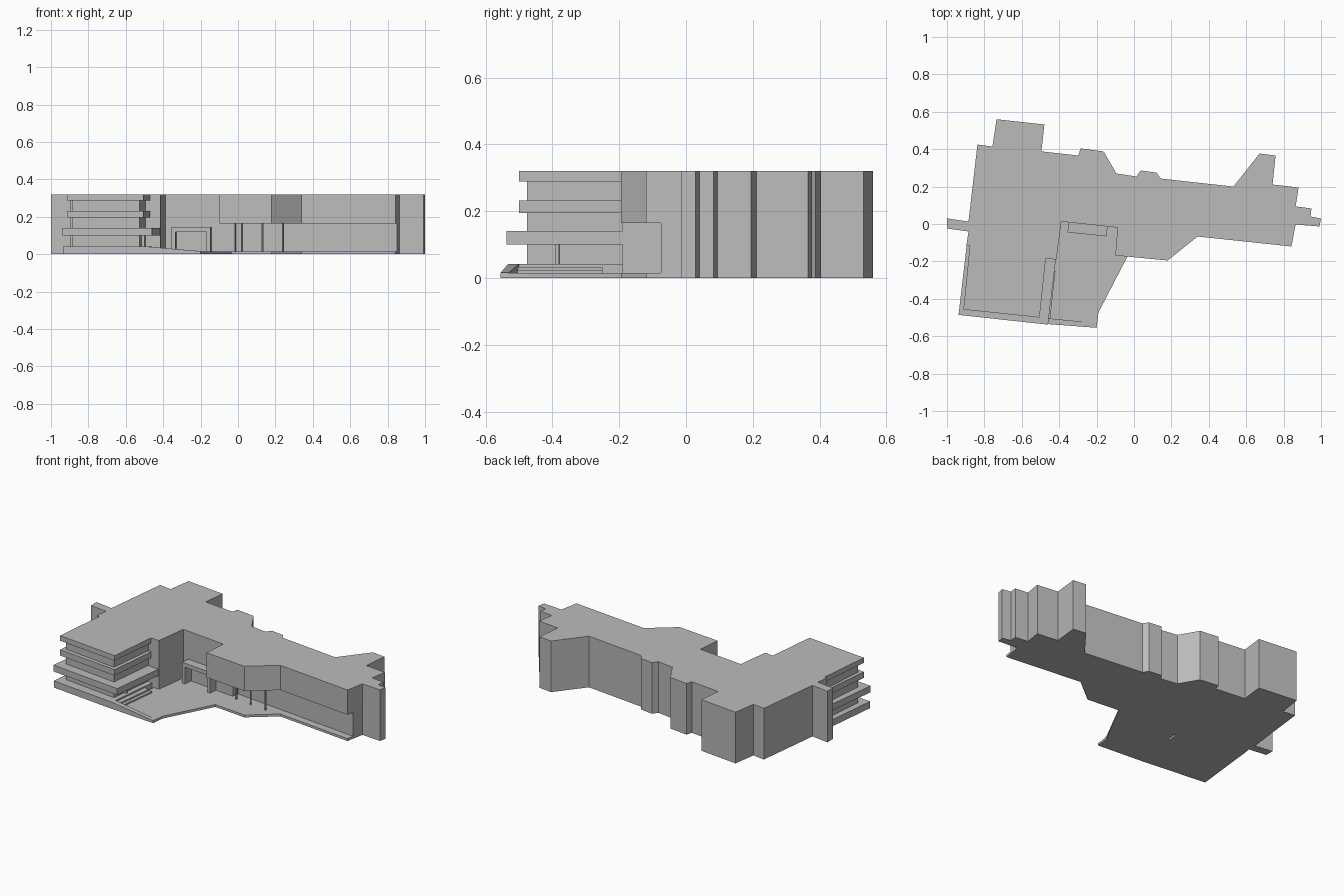
import bpy
import bmesh
from mathutils import Vector

cube = bpy.data.objects.get("Cube")
if cube:
    bpy.data.objects.remove(cube, do_unlink=True)

grey = bpy.data.materials.new("plain grey")
grey.use_nodes = True
COLOUR = (0.5, 0.5, 0.5, 1)
grey.diffuse_color = COLOUR
grey.node_tree.nodes["Principled BSDF"].inputs["Base Color"].default_value = COLOUR


def finish(name, bm):
    bmesh.ops.recalc_face_normals(bm, faces=bm.faces)
    mesh = bpy.data.meshes.new(name)
    bm.to_mesh(mesh)
    bm.free()
    mesh.materials.append(grey)
    obj = bpy.data.objects.new(name, mesh)
    bpy.context.collection.objects.link(obj)
    return obj


def prism(name, outline, bottom, top):
    """Extrude a plan outline upwards between two heights."""
    bm = bmesh.new()
    face = bm.faces.new([bm.verts.new((x, y, bottom)) for x, y in outline])
    up = bmesh.ops.extrude_face_region(bm, geom=[face])["geom"]
    moved = [v for v in up if isinstance(v, bmesh.types.BMVert)]
    bmesh.ops.translate(bm, verts=moved, vec=(0, 0, top - bottom))
    return finish(name, bm)


def strip(name, start, end, width, bottom, top):
    """A straight bar between two plan points, widened to its left."""
    a, b = Vector(start), Vector(end)
    side = (b - a).orthogonal().normalized() * width
    return prism(name, [a, b, b + side, a + side], bottom, top)


ROOF = 0.32
SOFFIT = 0.165
FLOOR = 0.015

# Full-height main body, with stepped bays along the back
back_edge = [(-1, 0.03), (-0.885, 0.013), (-0.837, 0.425), (-0.757, 0.414),
             (-0.735, 0.56), (-0.479, 0.532), (-0.495, 0.388), (-0.297, 0.366),
             (-0.286, 0.404), (-0.163, 0.388), (-0.094, 0.27), (0.013, 0.254),
             (0.035, 0.286), (0.12, 0.275), (0.142, 0.243), (0.532, 0.2),
             (0.671, 0.377), (0.757, 0.366), (0.741, 0.211), (0.88, 0.195),
             (0.864, 0.094), (0.949, 0.083), (0.944, 0.04), (1, 0.029),
             (0.992, -0.013), (0.864, -0.003)]
front_edge = [(0.85, -0.075), (-0.012, 0.017), (-0.017, -0.027),
              (-0.388, 0.013), (-0.415, -0.19), (-0.473, -0.185),
              (-0.896, -0.115), (-0.885, -0.04), (-1, -0.024)]
prism("main_body", back_edge + front_edge, 0, ROOF)

# Upper storey overhanging the entrance side
prism("upper_overhang",
      [(0.864, -0.003), (0.842, -0.12), (0.34, -0.067), (0.18, -0.195),
       (-0.1, -0.168), (-0.088, -0.019), (-0.012, 0.04)], SOFFIT, ROOF)

# Side wing: recessed walls between projecting slabs
prism("wing_wall", [(-0.86, -0.1), (-0.888, -0.432), (-0.526, -0.476),
                    (-0.49, -0.15)], 0, ROOF - 0.01)
slab = [(-0.876, -0.1), (-0.912, -0.457), (-0.505, -0.5), (-0.468, -0.15)]
prism("wing_roof", slab, 0.288, ROOF)
prism("wing_upper_slab", slab, 0.195, 0.232)
prism("wing_lower_slab", [(-0.893, -0.1), (-0.938, -0.486), (-0.46, -0.538),
                          (-0.413, -0.15)], 0.1, 0.14)
prism("wing_terrace", [(-0.893, -0.1), (-0.935, -0.486), (-0.5, -0.533),
                       (-0.46, -0.15)], 0, 0.042)
strip("terrace_fin", (-0.5, -0.39), (-0.499, -0.38), 0.03, 0.04, 0.1)

# Plaza in front of the entrance
prism("plaza", [(-0.51, -0.53), (-0.2, -0.555), (-0.19, -0.473),
                (-0.035, -0.174), (0.18, -0.195), (0.34, -0.067),
                (0.842, -0.12), (0.86, -0.01), (-0.4, 0.1)], 0, FLOOR)

# Steps down from the terrace
for i in range(2):
    reach = 0.02 * (2 - i)
    prism("terrace_step", [(-0.51, -0.515), (-0.49 + reach, -0.52),
                           (-0.46 + reach, -0.25), (-0.48, -0.25)],
          0, 0.024 + 0.009 * i)

# Sloping ramp along the front of the plaza
ramp = prism("plaza_ramp", [(-0.5, -0.532), (-0.2, -0.555),
                            (-0.197, -0.53), (-0.498, -0.5)], 0, 0.042)
for v in ramp.data.vertices:
    if v.co.z > 0.03 and v.co.x > -0.3:
        v.co.z = FLOOR + 0.001

# Entrance portal: canopy and two jambs
prism("portal_canopy", [(-0.35, 0.02), (-0.355, -0.045), (-0.147, -0.066),
                        (-0.14, 0.0)], 0.12, 0.145)
for x, y in ((-0.355, -0.045), (-0.168, -0.064)):
    prism("portal_jamb", [(x, y), (x + 0.021, y - 0.002),
                          (x + 0.028, y + 0.062), (x + 0.007, y + 0.064)],
          0, 0.121)

# Slim columns under the overhang
for x in (0.022, 0.13, 0.24):
    bm = bmesh.new()
    bmesh.ops.create_cone(bm, segments=8, radius1=0.005, radius2=0.005,
                          depth=SOFFIT, cap_ends=True)
    column = finish("overhang_column", bm)
    column.location = (x, -0.045 - 0.105 * x, SOFFIT / 2)
